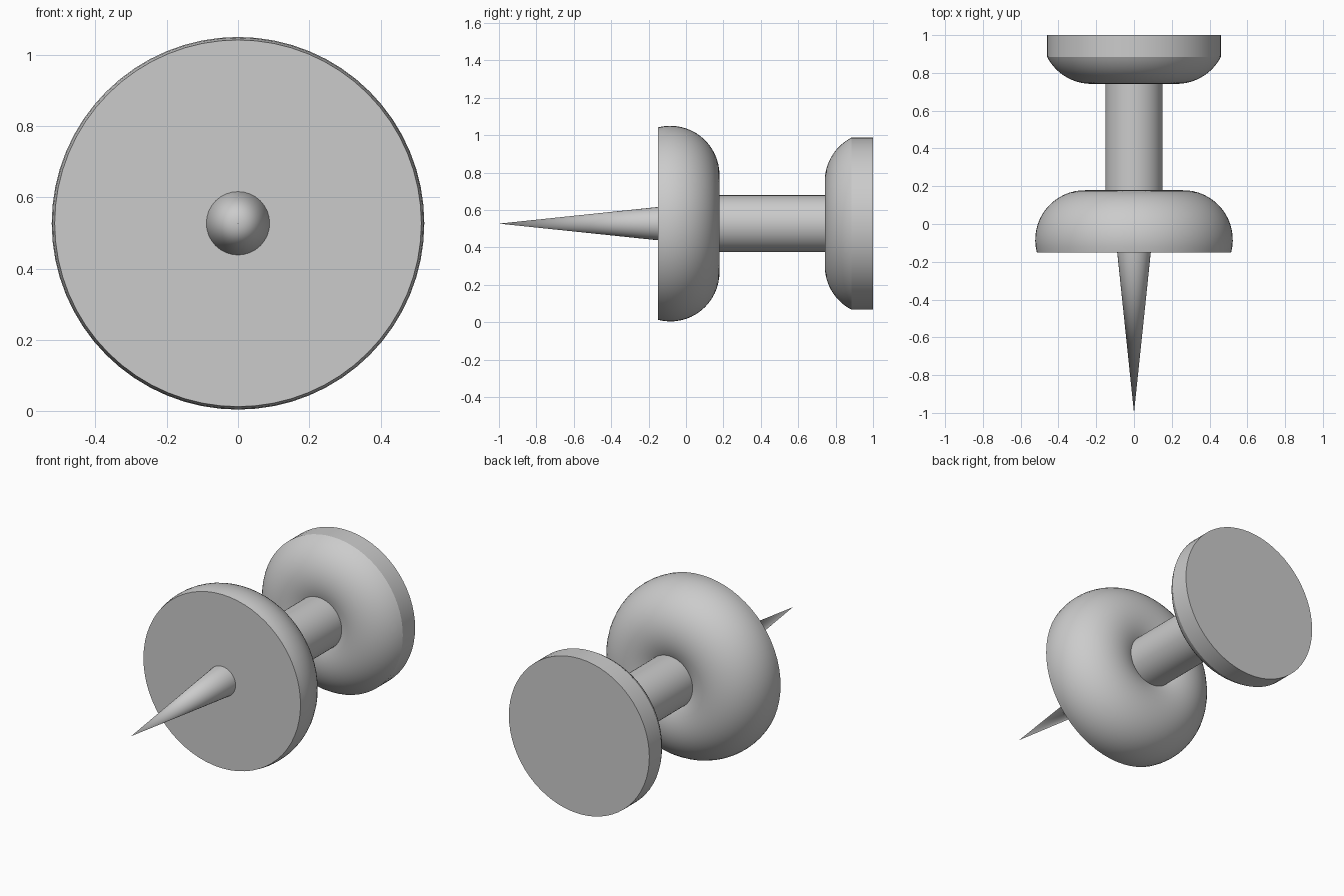
import bpy, bmesh
from math import asin, cos, sin, pi, radians

if "Cube" in bpy.data.objects:
    bpy.data.objects.remove(bpy.data.objects["Cube"])

AXIS_Z = 0.527  # height of the pin's centre line
SEGMENTS = 64


def lathe(name, profile, segments=SEGMENTS):
    """Revolve (y, radius) points around the horizontal centre line."""
    bm = bmesh.new()
    verts = [bm.verts.new((0, y, r)) for y, r in profile]
    edges = [bm.edges.new(pair) for pair in zip(verts, verts[1:])]
    bmesh.ops.spin(bm, geom=verts + edges, axis=(0, 1, 0), cent=(0, 0, 0),
                   angle=2 * pi, steps=segments, use_merge=True)
    bmesh.ops.remove_doubles(bm, verts=bm.verts, dist=1e-5)
    bmesh.ops.recalc_face_normals(bm, faces=bm.faces)
    mesh = bpy.data.meshes.new(name)
    bm.to_mesh(mesh)
    bm.free()
    obj = bpy.data.objects.new(name, mesh)
    obj.location.z = AXIS_Z
    bpy.context.collection.objects.link(obj)
    bpy.ops.object.select_all(action='DESELECT')
    obj.select_set(True)
    bpy.context.view_layer.objects.active = obj
    bpy.ops.object.shade_smooth_by_angle(angle=radians(25))
    return obj


def ring_arc(cy, cr, radius, start, end, steps=20):
    """Rounded ring section; angle 0 points outward, 90 degrees towards +y."""
    angles = [start + (end - start) * i / steps for i in range(steps + 1)]
    return [(cy + radius * sin(a), cr + radius * cos(a)) for a in angles]


# Front collar: doughnut-shaped shoulder cut flat on the needle side
R = 0.263
collar_y, collar_r, front_y = -0.084, 0.26, -0.15
start = asin((front_y - collar_y) / R)
lathe("collar", [(front_y, 0)]
      + ring_arc(collar_y, collar_r, R, start, radians(118))
      + [(0.12, 0.1), (0.12, 0)])

# Back head: rounded underside with a straight rim and flat end
head_y, head_r, rim_y = 1.005, 0.226, 0.885
start = asin((rim_y - head_y) / R)
lathe("head", [(1.0, 0), (1.0, 0.46), (rim_y, 0.46)]
      + ring_arc(head_y, head_r, R, start, radians(-112))
      + [(0.8, 0.1), (0.8, 0)])

# Grip between collar and head
lathe("grip", [(0.1, 0), (0.1, 0.152), (0.83, 0.152), (0.83, 0)])

# Needle
lathe("needle", [(-1.0, 0), (-0.14, 0.09), (-0.14, 0)], 32)
